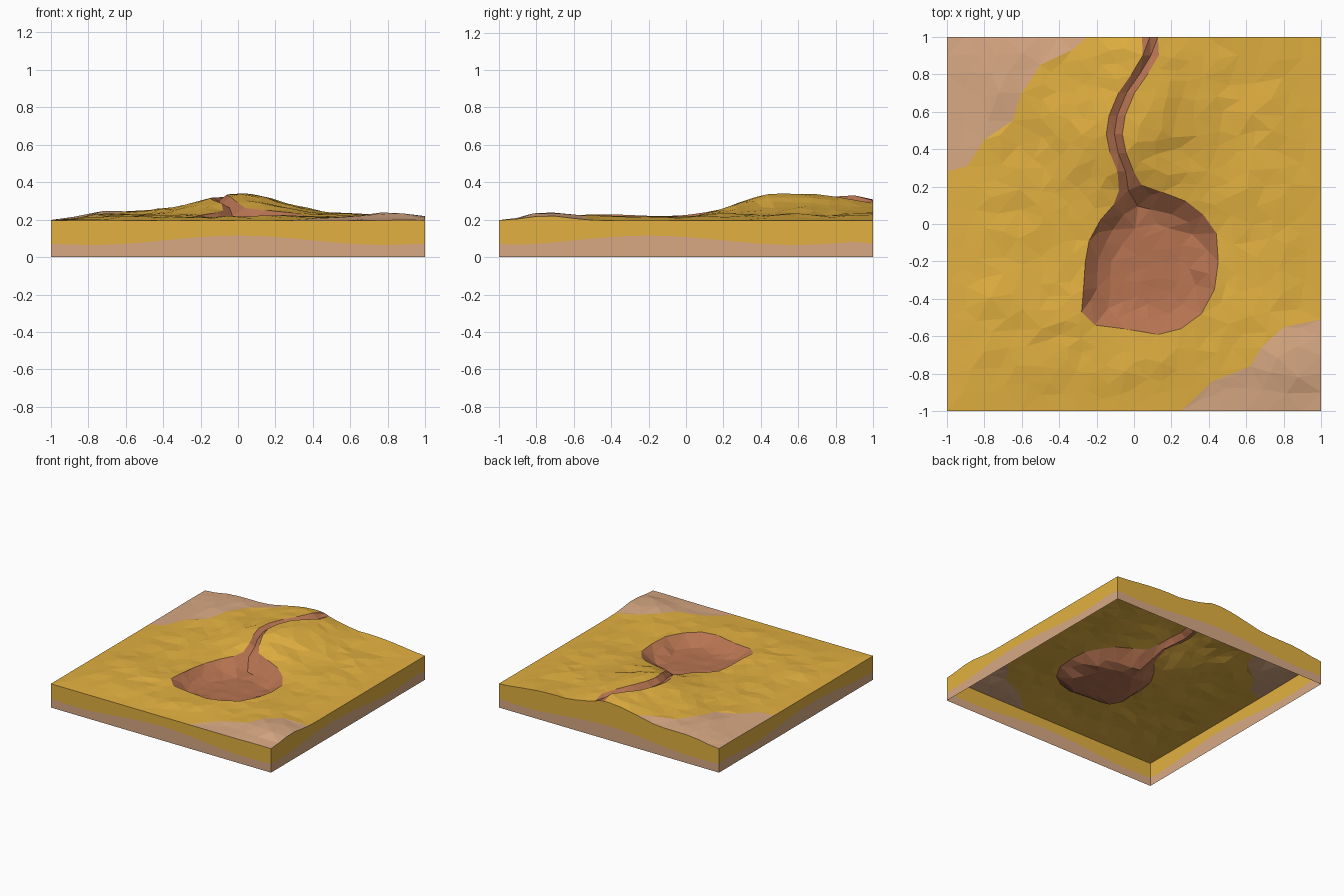
import bpy, math, random
from mathutils import Vector, noise
from mathutils.geometry import delaunay_2d_cdt

if "Cube" in bpy.data.objects:
    bpy.data.objects.remove(bpy.data.objects["Cube"])

random.seed(4)

def material(name, rgb):
    m = bpy.data.materials.new(name)
    m.diffuse_color = (*rgb, 1)
    m.use_nodes = True
    m.node_tree.nodes["Principled BSDF"].inputs["Base Color"].default_value = m.diffuse_color
    return m

gold = material("gold ground", (0.76, 0.435, 0.052))
tan = material("tan soil", (0.69, 0.395, 0.228))
clay = material("clay bed", (0.47, 0.172, 0.083))

# Plan outlines: river centre line (back to lake), lake shore (left mouth round to right mouth)
river = [(.085, 1), (.09, .9), (.03, .8), (-.04, .7), (-.09, .58), (-.105, .48), (-.085, .38), (-.045, .28)]
shore = [(-.08, .18), (-.11, .1), (-.18, .02), (-.24, -.09), (-.26, -.2), (-.27, -.35), (-.28, -.47),
         (-.21, -.54), (-.05, -.56), (.13, -.59), (.25, -.56), (.36, -.48), (.43, -.35), (.45, -.2),
         (.44, -.05), (.37, .05), (.28, .12), (.15, .17), (.04, .21)]
W = .043
bed = [(x - W, y) for x, y in river] + shore + [(x + W, y) for x, y in reversed(river)]
back_corner = [(-1, .28), (-.89, .31), (-.8, .45), (-.65, .55), (-.6, .7), (-.5, .85), (-.33, .93), (-.25, 1)]
front_corner = [(1, -.51), (.8, -.55), (.68, -.66), (.62, -.76), (.42, -.84), (.25, -1)]
back_poly, front_poly = back_corner + [(-1, 1)], front_corner + [(1, -1)]

def inside(p, poly):
    hit = False
    for (x1, y1), (x2, y2) in zip(poly, poly[1:] + poly[:1]):
        if (y1 > p[1]) != (y2 > p[1]) and p[0] < x1 + (p[1] - y1) * (x2 - x1) / (y2 - y1):
            hit = not hit
    return hit

def smooth(a, b, t):
    t = min(1, max(0, (t - a) / (b - a)))
    return t * t * (3 - 2 * t)

def bump(x, y, cx, cy, r):
    return math.exp(-((x - cx) ** 2 + (y - cy) ** 2) / (r * r))

def ground(x, y):
    """Terrain height: gentle plain, ridge along the river, corner knolls."""
    edge = smooth(0, .3, min(1 - abs(x), 1 + y))
    ramp = smooth(-.08, .57, y) * (1 - .14 * smooth(.55, .9, y) - .16 * smooth(.9, 1, y))
    ridge = .045 * math.exp(-(x / .5) ** 2) + .08 * math.exp(-((x - .01) / .27) ** 2)
    n = noise.noise(Vector((x * 3.5, y * 3.5, 2))) * .012 + noise.noise(Vector((x * 9, y * 9, 7))) * .013
    z = .195 + edge * (.023 + n) + ridge * ramp
    return z + .038 * bump(x, y, .9, -.74, .16) + .02 * bump(x, y, -.65, .8, .25)

def shore_distance(x, y):
    p, best = Vector((x, y)), 9
    for a, b in zip(shore, shore[1:]):
        a, b = Vector(a), Vector(b)
        t = max(0, min(1, (p - a).dot(b - a) / (b - a).length_squared))
        best = min(best, (p - a.lerp(b, t)).length)
    return best

def height(x, y, on_outline):
    z = ground(x, y)
    if on_outline or not inside((x, y), bed):
        return z
    if y > .17:
        return z - .028
    return z - min(z - .138, shore_distance(x, y) * .75) - random.uniform(0, .006)

# Collect points: constraint lines first, then the square's rim, then scattered fill
pts, edges = [], []

def add(p):
    for i, q in enumerate(pts):
        if abs(q[0] - p[0]) + abs(q[1] - p[1]) < 1e-5:
            return i
    pts.append(p)
    return len(pts) - 1

for line, closed in ((bed, True), (back_corner, False), (front_corner, False), (river + [(-.03, .18)], False)):
    ids = [add(p) for p in line]
    edges += list(zip(ids, ids[1:] + (ids[:1] if closed else [])))
n_outline = len(bed)

def clear(p, d):
    return all((q[0] - p[0]) ** 2 + (q[1] - p[1]) ** 2 > d * d for q in pts)

for corner in ((-1, -1), (1, -1), (1, 1), (-1, 1)):
    add(corner)
for i in range(-9, 10):
    for p in ((i / 10, -1), (i / 10, 1), (-1, i / 10), (1, i / 10)):
        if clear(p, .035):
            add(p)
for i in range(5000):
    p = (random.uniform(-.96, .96), random.uniform(-.96, .96))
    if clear(p, .065 if abs(p[0]) < .5 else .085):
        add(p)

co, _, tris, orig, _, _ = delaunay_2d_cdt([Vector(p) for p in pts], edges, [], 0, 1e-6)
co3 = [(v.x, v.y, height(v.x, v.y, any(o < n_outline for o in orig[i]) and abs(v.x - .085) > 1e-4))
       for i, v in enumerate(co)]

def build(name, verts, faces, mats, rule):
    used = sorted({i for f in faces for i in f})
    remap = {old: new for new, old in enumerate(used)}
    me = bpy.data.meshes.new(name)
    me.from_pydata([verts[i] for i in used], [], [[remap[i] for i in f] for f in faces])
    for m in mats:
        me.materials.append(m)
    for poly in me.polygons:
        poly.material_index = rule(poly.center)
    ob = bpy.data.objects.new(name, me)
    bpy.context.collection.objects.link(ob)
    return ob

# Terrain surface with tan corners, and the sunken lake and river bed
def centre(f):
    return sum((co[i] for i in f), Vector((0, 0))) / 3

wet = [f for f in tris if inside(centre(f), bed)]
dry = [f for f in tris if not inside(centre(f), bed)]
build("terrain", co3, dry, [gold, tan], lambda c: int(inside(c, back_poly) or inside(c, front_poly)))
build("lake_and_river_bed", co3, wet, [clay], lambda c: 0)

# Side walls, open underneath: tan layer below a wavy line, gold layer above
def split(x, y):
    if abs(x) > .999 and abs(y) > .999:
        return .072
    return .09 + .025 * math.cos(4 * (x if abs(y) > .999 else y + .2))

rim = [v for v in co3 if max(abs(v[0]), abs(v[1])) > .9999]
rim.sort(key=lambda v: math.atan2(v[1], v[0]))
n = len(rim)
walls = [(x, y, 0) for x, y, z in rim] + [(x, y, split(x, y)) for x, y, z in rim] + rim
lower = [(i, (i + 1) % n, n + (i + 1) % n, n + i) for i in range(n)]
upper = [[k + n for k in f] for f in lower]
build("lower_soil_wall", walls, lower, [tan], lambda c: 0)
build("upper_ground_wall", walls, upper, [gold], lambda c: 0)
